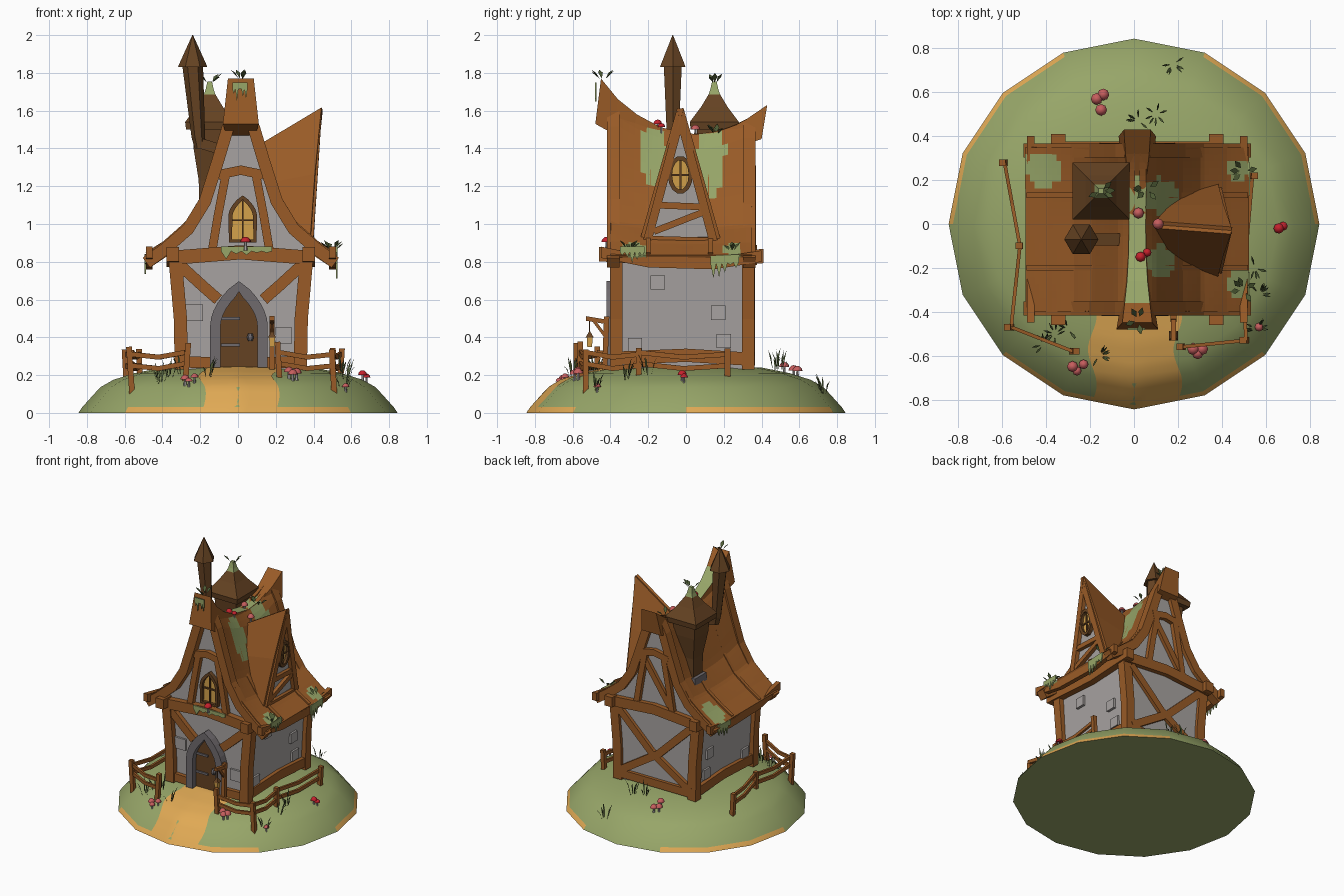
import bpy, bmesh, math, random
from mathutils import Vector

random.seed(4)
cube = bpy.data.objects.get("Cube")
if cube:
    bpy.data.objects.remove(cube)
X, Y, Z = Vector((1, 0, 0)), Vector((0, 1, 0)), Vector((0, 0, 1))
CX = .015  # house centre line


def material(name, *rgb):
    m = bpy.data.materials.new(name)
    m.use_nodes = True
    m.diffuse_color = (*rgb, 1)
    m.node_tree.nodes["Principled BSDF"].inputs["Base Color"].default_value = (*rgb, 1)
    return m


wood = material("orange_wood", .32, .105, .02)
dark = material("dark_wood", .13, .055, .016)
plaster = material("plaster", .39, .365, .355)
stone = material("grey_stone", .16, .145, .155)
grass = material("grass_green", .31, .38, .14)
sand = material("sand", .75, .4, .09)
amber = material("amber_glass", .66, .36, .07)
red = material("red_cap", .55, .015, .025)
pink = material("pink_cap", .56, .11, .11)
leaf = material("leaf_green", .075, .105, .035)


def build(name, verts, faces, mats, rule=None, closed=True, smooth=False):
    me = bpy.data.meshes.new(name)
    me.from_pydata([tuple(v) for v in verts], [], faces)
    if closed:
        bm = bmesh.new()
        bm.from_mesh(me)
        bmesh.ops.recalc_face_normals(bm, faces=bm.faces)
        bm.to_mesh(me)
        bm.free()
    for m in mats:
        me.materials.append(m)
    for p in me.polygons:
        p.use_smooth = smooth
        if rule:
            p.material_index = int(rule(p.center, p.normal))
    if smooth:
        me.set_sharp_from_angle(angle=.7)
    ob = bpy.data.objects.new(name, me)
    bpy.context.scene.collection.objects.link(ob)
    return ob


def sweep(name, mat, pts, w, d, axis=Y, closed=False):
    """Rectangular beam along a path; d is its size along axis."""
    pts, n, verts, faces = [Vector(p) for p in pts], len(pts), [], []
    for i, p in enumerate(pts):
        a = pts[i - 1] if i or closed else p
        b = pts[(i + 1) % n] if i < n - 1 or closed else p
        side, up = (b - a).cross(axis).normalized() * w / 2, axis * d / 2
        verts += [p + side + up, p + side - up, p - side - up, p - side + up]
    for i in range(n if closed else n - 1):
        j = (i + 1) % n
        faces += [(4*i + k, 4*i + (k+1) % 4, 4*j + (k+1) % 4, 4*j + k) for k in range(4)]
    if not closed:
        faces += [(0, 1, 2, 3), tuple(range(4*n - 4, 4*n))]
    return build(name, verts, faces, [mat])


def prism(name, mat, pts, offset):
    n, off = len(pts), Vector(offset)
    verts = [Vector(p) for p in pts] + [Vector(p) + off for p in pts]
    faces = [tuple(range(n)), tuple(range(n, 2*n))]
    faces += [(i, (i+1) % n, n + (i+1) % n, n + i) for i in range(n)]
    return build(name, verts, faces, [mat])


def lathe(name, mats, x, y, sections, n=6, phase=0, rule=None, smooth=False):
    """Rings of (radius, height, x shift) joined upwards."""
    verts, faces = [], []
    for r, z, *dx in sections:
        for k in range(n):
            a = phase + math.tau * k / n
            verts.append((x + sum(dx) + r*math.cos(a), y + r*math.sin(a), z))
    for i in range(len(sections) - 1):
        faces += [(i*n + k, i*n + (k+1) % n, i*n + n + (k+1) % n, i*n + n + k) for k in range(n)]
    faces += [tuple(range(n)), tuple(range(len(verts) - n, len(verts)))]
    return build(name, verts, faces, mats, rule, smooth=smooth)


def grid(name, fn, nu, nv, mats, rule=None, smooth=False):
    verts = [fn(i / nu, j / nv) for i in range(nu + 1) for j in range(nv + 1)]
    at = lambda i, j: i * (nv + 1) + j
    faces = [(at(i, j), at(i+1, j), at(i+1, j+1), at(i, j+1)) for i in range(nu) for j in range(nv)]
    return build(name, verts, faces, mats, rule, False, smooth)


def interp(pts, t):
    for (a, p), (b, q) in zip(pts, pts[1:]):
        if t <= b:
            return p + (q - p) * (max(t, a) - a) / (b - a)
    return pts[-1][1]


def thicken(ob, t):
    mod = ob.modifiers.new("thickness", "SOLIDIFY")
    mod.thickness, mod.offset = t, 0


# Island, sandy rim and path
hill = [(.01, .25), (.4, .24), (.55, .21), (.66, .175), (.73, .135), (.825, .03), (.845, 0)]
lathe("island", [grass, sand], 0, 0, hill[::-1], 16, smooth=True,
      rule=lambda c, n: .005 < c.z < .025 and math.sin(3 * math.atan2(c.y, c.x)) > -.4)


def ground(x, y):
    step = math.pi / 8
    r = max(x*math.cos(step*(k+.5)) + y*math.sin(step*(k+.5)) for k in range(16))
    return interp(hill, r / math.cos(step / 2))


def path_point(u, v):
    rim = -.845
    x = -.19 + .39*u + .02*math.sin(v*9)
    outer = rim + .198*abs(x)
    y = outer + (-.36 - outer) * v
    return (x, y, ground(x, y) + .004)


grid("path", path_point, 10, 16, [sand], smooth=True)

# Lower walls
corners = ((-1, -1), (1, -1), (1, 1), (-1, 1))
body = [(CX + sx*h, -.01 + sy*.35, z) for z, h in ((.23, .31), (.84, .345)) for sx, sy in corners]
build("walls", body, [(0, 1, 2, 3), (4, 5, 6, 7)] + [(k, (k+1) % 4, 4 + (k+1) % 4, 4 + k) for k in range(4)], [plaster])
for s in (-1, 1):
    for y in (-.37, .33):
        sweep("corner_post", wood, [(CX + s*.315, y, .23), (CX + s*.32, y, .5), (CX + s*.35, y, .84)], .07, .065)
    sweep("wall_plate", wood, [(CX + s*.36, -.46, .84), (CX + s*.36, 0, .81), (CX + s*.36, .41, .83)], .065, .075, Z)
    sweep("side_sill", wood, [(CX + s*.32, -.36, .29), (CX + s*.32, 0, .305), (CX + s*.32, .33, .285)], .05, .07, Z)
    sweep("front_sill", wood, [(CX + s*.3, -.365, .27), (CX + s*.14, -.365, .265)], .06, .05)
    sweep("front_brace", wood, [(CX + s*.32, -.37, .78), (CX + s*.2, -.37, .67), (CX + s*.12, -.37, .6)], .06, .05)
    sweep("back_cross", wood, [(CX + s*.31, .345, .78), (CX + s*.03, .345, .51), (CX - s*.3, .345, .3)], .055, .04)
    for y, z in ((-.15, .69), (.17, .53), (-.27, .36), (.2, .38)):
        x = CX + s * (.312 + (z - .23) * .057)
        sweep("side_brick", plaster, [(x, y - .038, z), (x, y + .038, z)], .03, .075, Z)
for x, z in ((-.23, .53), (.24, .41)):
    sweep("front_brick", plaster, [(x - .045, -.36, z), (x + .045, -.36, z)], .085, .03)
for y, name in ((-.375, "front_beam"), (.345, "back_beam")):
    sweep(name, wood, [(CX - .38, y, .82), (CX, y, .85), (CX + .38, y, .82)], .075, .06)
sweep("back_sill", wood, [(CX - .3, .345, .28), (CX + .3, .345, .28)], .06, .04)

# Swooping main roof with a sagging ridge
profile = [(.03, 1.58), (.07, 1.5), (.12, 1.34), (.19, 1.13), (.28, .99), (.4, .89), (.5, .82)]
halves = [h for h, z in profile]


def roof_z(h, y):
    ridge = 1.46 + .9 * (y - .03) ** 2
    return .82 + (interp(profile, h) - .82) * (ridge - .82) / .76


moss_spots = ((-.4, .25, .08), (.47, -.27, .06), (.46, .25, .05), (.1, -.17, .07), (.1, .13, .08))
mossy = lambda c, n: any((c.x - a)**2 + (c.y - b)**2 < r*r for a, b, r in moss_spots)
for s in (-1, 1):
    def roof_point(u, v):
        h, y = .5 * u + .01 * (1 - u), -.4 + .75 * v
        return (CX + s*h, y, roof_z(h, y))
    thicken(grid("roof_slope", roof_point, 24, 24, [wood, grass], mossy), .035)
    for y, name in ((-.385, "front_bargeboard"), (.335, "back_bargeboard")):
        sweep(name, wood, [(CX + s*h, y, roof_z(h, y) - .025) for h in halves], .065, .065)
    sweep("eave_board", wood, [(CX + s*.485, -.45, .85), (CX + s*.485, -.2, .8), (CX + s*.485, .15, .79),
                               (CX + s*.485, .4, .83)], .035, .06, Z)
    for y in (-.2, .13):
        sweep("roof_batten", wood, [(CX + s*h, y, roof_z(h, y) + .02) for h in halves[2:]], .02, .025)

# Gable walls
for y, d, name in ((-.36, .03, "front_gable"), (.34, -.03, "back_gable")):
    edge = [(.34, .8)] + [(h, roof_z(h, y) - .03) for h in (.34, .28, .19, .12, .07, .03)]
    outline = [(CX - h, y, z) for h, z in edge] + [(CX + h, y, z) for h, z in edge[::-1]]
    prism(name, plaster, outline, (0, d, 0))
for y, tag in ((-.375, "front"), (.35, "back")):
    sweep(tag + "_collar_beam", wood, [(CX - .12, y, 1.26), (CX, y, 1.285), (CX + .12, y, 1.26)], .05, .04)
    for s in (-1, 1):
        sweep(tag + "_gable_strut", wood, [(CX + s*.15, y, .87), (CX + s*.12, y, 1.05), (CX + s*.08, y, 1.26)], .045, .04)
sweep("back_gable_brace", wood, [(CX - .13, .35, .9), (CX + .09, .35, 1.22)], .045, .03)

# Ridge cap, flared at both ends
cap = ((-.47, 1.77, 1.53, .095), (-.38, 1.66, 1.48, .08), (-.28, 1.58, 1.44, .065), (-.15, 1.51, 1.41, .055),
       (.03, 1.475, 1.39, .052), (.2, 1.5, 1.39, .06), (.3, 1.555, 1.41, .075), (.41, 1.63, 1.45, .085))
verts = []
for y, top, low, h in cap:
    verts += [(CX - h, y - .01, low), (CX + h, y - .01, low), (CX + h*.72, y + .02, top), (CX - h*.72, y + .02, top)]
faces = [(0, 1, 2, 3), tuple(range(len(verts) - 4, len(verts)))]
faces += [(4*i + k, 4*i + (k+1) % 4, 4*i + 4 + (k+1) % 4, 4*i + 4 + k) for i in range(len(cap) - 1) for k in range(4)]
build("ridge_cap", verts, faces, [wood, grass], lambda c, n: -.34 < c.y < .22 and n.z > .5)

# Dormer on the left slope
face_x = lambda z: .37 + (z - .92) * .065
dormer = lambda y, z, out=0: (face_x(z) + out, y, z)
DY = -.03
prism("dormer_wall", plaster, [dormer(DY - .17, .9), dormer(DY + .17, .9), dormer(DY, 1.55)], (-.2, 0, -.13))
for s in (-1, 1):
    edge = [(.445, DY, 1.61), (.41, DY + s*.1, 1.26), (.385, DY + s*.195, .92),
            (.06, 0, 1.38), (.1, s*.09 - .02, 1.2), (.12, s*.14 - .02, 1)]
    thicken(build("dormer_roof", edge, [(0, 1, 4, 3), (1, 2, 5, 4)], [wood], closed=False), .035)
    sweep("dormer_rafter", wood, [dormer(DY + s*.175, .91, .01), dormer(DY, 1.56, .01)], .045, .04, X)
for y0, z0, y1, z1 in ((-.2, .92, .14, .91), (-.16, 1.1, .1, 1.09), (-.17, .96, .11, 1.07)):
    sweep("dormer_beam", wood, [dormer(y0, z0, .012), dormer(y1, z1, .012)], .035, .03, X)
oval = [(DY + .055*math.cos(k*math.tau/14), 1.26 + .09*math.sin(k*math.tau/14)) for k in range(14)]
prism("dormer_glass", amber, [dormer(y, z, .008) for y, z in oval], (-.02, 0, 0))
sweep("dormer_window_frame", dark, [dormer(y, z, .01) for y, z in oval], .022, .035, X, True)
sweep("dormer_mullion", dark, [dormer(DY, 1.17, .01), dormer(DY, 1.35, .01)], .01, .014, X)
sweep("dormer_transom", dark, [dormer(DY - .055, 1.26, .01), dormer(DY + .055, 1.26, .01)], .01, .014, X)


def arch(cx, y, w, low, spring, top):
    side = [(w * (1 - (k/6)**1.9), spring + (top - spring) * k/6) for k in range(6)]
    half = [(w, low)] + side
    return [(cx - a, y, z) for a, z in half] + [(cx, y, top)] + [(cx + a, y, z) for a, z in half[::-1]]


# Door and front window
prism("door", dark, arch(.005, -.375, .11, .24, .46, .65), (0, .03, 0))
sweep("door_arch", stone, arch(.005, -.385, .125, .24, .46, .67), .055, .07)
for z in (.36, .5):
    sweep("door_hinge", stone, [(-.09, -.378, z), (.01, -.378, z)], .016, .012)
lathe("door_handle", [stone], .065, -.39, [(.012, .38), (.018, .4), (.012, .42)])
prism("front_glass", amber, arch(.025, -.37, .065, .91, 1.04, 1.14), (0, .02, 0))
sweep("front_window_frame", dark, arch(.025, -.375, .065, .91, 1.04, 1.14), .022, .035, closed=True)
for a, b in (((.025, .91), (.025, 1.14)), ((-.04, 1.02), (.09, 1.02))):
    sweep("front_glazing_bar", dark, [(x, -.375, z) for x, z in (a, b)], .01, .014)

# Chimney tower and stove pipe
Q, R2 = math.pi / 4, math.sqrt(2)
square = lambda *hz: [(h * R2, z) for h, z in hz]
lathe("chimney_base", [stone], -.16, .15, square((.08, .94), (.07, 1.09)), 4, Q)
lathe("chimney_tower", [dark], -.15, .15, square((.055, 1), (.058, 1.23), (.085, 1.4), (.095, 1.54)), 4, Q)
lathe("chimney_roof", [dark], -.15, .15, square((.125, 1.5), (.13, 1.54), (.07, 1.62), (.01, 1.72)), 4, Q)
lathe("chimney_moss", [grass], -.15, .15, square((.04, 1.66), (.022, 1.71), (.012, 1.755)), 4, Q)
lathe("stove_pipe", [dark], -.24, -.07, [(.03, 1.4, .04), (.036, 1.46, .03), (.055, 1.84, 0)])
lathe("pipe_hood", [dark], -.24, -.07, [(.078, 1.83), (.07, 1.85), (.002, 2)])
sweep("pipe_elbow", dark, [(-.21, -.07, 1.43), (-.04, -.07, 1.38)], .055, .055)

# Fences
fences = (((-.59, .28), (-.52, -.1), (-.56, -.47), (-.28, -.58)), ((.54, .22), (.5, -.25), (.51, -.53), (.22, -.56)))
for run in fences:
    for x, y in run:
        lean = random.uniform(-.02, .02)
        sweep("fence_post", wood, [(x, y, ground(x, y) - .03), (x + lean, y, random.uniform(.33, .38))], .03, .03)
    for z in (.25, .31):
        for a, b in zip(run, run[1:]):
            mid = ((a[0] + b[0]) / 2, (a[1] + b[1]) / 2, z - .015)
            sweep("fence_rail", wood, [(*a, z), mid, (*b, z + .01)], .016, .026, Z)

# Lantern
sweep("lantern_post", wood, [(.18, -.43, .23), (.18, -.42, .51)], .028, .028)
sweep("lantern_arm", wood, [(.18, -.41, .48), (.18, -.53, .5)], .024, .024, Z)
sweep("lantern_brace", wood, [(.18, -.43, .41), (.18, -.49, .49)], .016, .016, X)
sweep("lantern_chain", dark, [(.18, -.51, .49), (.18, -.51, .42)], .006, .006)
lathe("lantern_glass", [amber], .18, -.51, [(.018, .35), (.022, .4)], 4, Q)
lathe("lantern_lid", [dark], .18, -.51, [(.03, .4), (.005, .43)], 4, Q)

# Mushrooms
patches = ((pink, ((-.14, .59), (-.17, .57), (-.15, .52), (-.26, -.67), (-.23, -.64), (-.28, -.65),
                   (.29, -.59), (.27, -.57), (.31, -.57), (.57, -.47), (.02, .05, 1.47), (.11, 0, 1.42))),
           (red, ((.66, -.02), (.68, -.01), (.03, -.15, 1.5), (.06, -.13, 1.49), (.04, -.42, .87))))
for mat, spots in patches:
    for x, y, *base in spots:
        z, r = (base[0] if base else ground(x, y)), random.uniform(.019, .029)
        lathe("mushroom_stem", [plaster], x, y, [(r*.35, z - .01), (r*.25, z + r*1.3)])
        lathe("mushroom_cap", [mat], x, y, [(r, z + r*1.2), (r*.85, z + r*1.7), (r*.45, z + r*2.1), (.002, z + r*2.2)], 8, smooth=True)


def blades(name, mat, spots, n, height, width, spread):
    verts, faces = [], []
    for x, y, *base in spots:
        z = base[0] if base else ground(x, y)
        for k in range(n):
            a, f = random.uniform(0, math.tau), random.uniform(.5, 1)
            root = Vector((x, y, z)) + Vector((math.cos(a), math.sin(a), 0)) * spread * .4
            tip = root + Vector((math.cos(a) * spread, math.sin(a) * spread, height * f))
            mid, side = (root + tip) / 2 + Z * height * .15, Vector((-math.sin(a), math.cos(a), 0)) * width
            faces.append(tuple(range(len(verts), len(verts) + 4)))
            verts += [root, mid + side, tip, mid - side]
    build(name, verts, faces, [mat], closed=False)


# Grass tufts, sprigs and hanging moss
blades("grass_tufts", leaf, ((-.3, -.48), (-.41, -.55), (-.36, -.5), (.55, -.2), (.57, -.32), (.56, -.48),
                             (.02, .47), (.1, .5), (.18, .73), (-.16, -.6)), 7, .12, .005, .04)
blades("roof_sprigs", leaf, ((-.15, .15, 1.75), (.02, -.44, 1.77), (.5, .24, .86), (.5, -.3, .87), (.06, .16, 1.48)), 5, .05, .013, .045)


def drip(name, a, b, drop, out):
    a, b = Vector(a), Vector(b)
    lower = [a.lerp(b, k/10) - Z * drop * (.3 + .6 * (k % 2) * random.random()) for k in range(11)]
    prism(name, grass, [a] + lower + [b], out)


drip("sill_moss", (-.09, -.408, .88), (.18, -.408, .88), .08, (0, -.008, 0))
drip("cap_moss", (-.03, -.475, 1.75), (.05, -.475, 1.75), .12, (0, -.008, 0))
drip("eave_moss", (.52, -.35, .88), (.52, -.22, .88), .1, (.008, 0, 0))
drip("eave_moss", (.52, .13, .83), (.52, .28, .84), .14, (.008, 0, 0))
drip("eave_moss", (-.488, .16, .83), (-.488, .32, .84), .12, (-.008, 0, 0))
